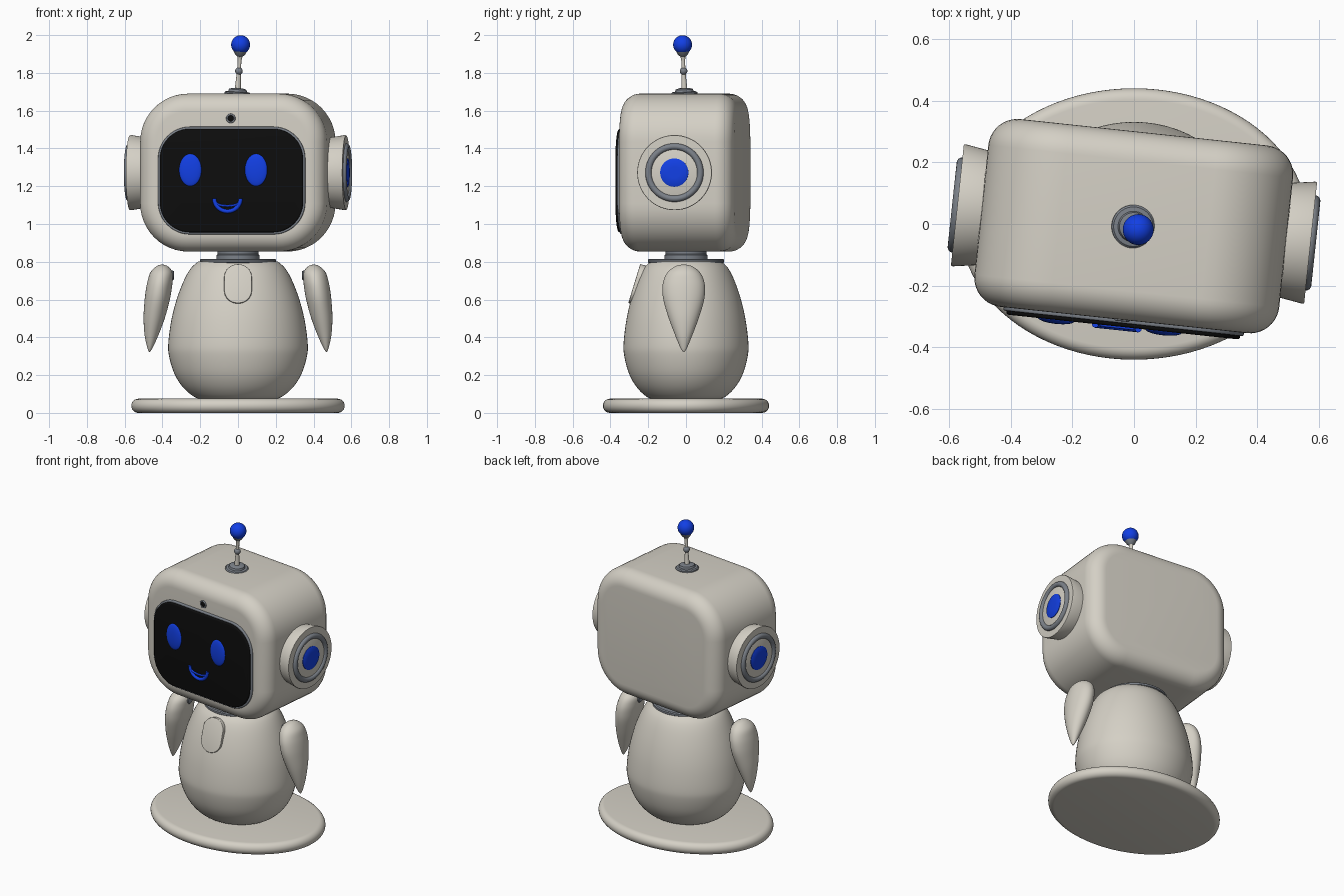
import bpy, bmesh, math
from mathutils import Matrix, Vector

if "Cube" in bpy.data.objects:
    bpy.data.objects.remove(bpy.data.objects["Cube"])

I = Matrix.Identity(4)


def material(name, rgb):
    m = bpy.data.materials.new(name)
    m.diffuse_color = (*rgb, 1)
    m.use_nodes = True
    m.node_tree.nodes["Principled BSDF"].inputs["Base Color"].default_value = m.diffuse_color
    return m


CREAM = material("cream", (0.66, 0.63, 0.56))
BLUE = material("blue", (0.006, 0.05, 0.78))
BLACK = material("black", (0.004, 0.004, 0.004))
GREY = material("grey", (0.2, 0.22, 0.25))


def loft(name, rings, mat, matrix=I):
    """Skin a list of equal-length point rings and cap both ends."""
    bm = bmesh.new()
    loops = [[bm.verts.new(p) for p in ring] for ring in rings]
    n = len(loops[0])
    for a, b in zip(loops, loops[1:]):
        for i in range(n):
            j = (i + 1) % n
            bm.faces.new((a[i], a[j], b[j], b[i]))
    bm.faces.new(loops[0][::-1])
    bm.faces.new(loops[-1])
    bmesh.ops.transform(bm, matrix=matrix, verts=bm.verts)
    bmesh.ops.recalc_face_normals(bm, faces=bm.faces)
    mesh = bpy.data.meshes.new(name)
    bm.to_mesh(mesh)
    bm.free()
    mesh.materials.append(mat)
    obj = bpy.data.objects.new(name, mesh)
    bpy.context.collection.objects.link(obj)
    return obj


def smooth(points, steps=6):
    """Catmull-Rom curve through tuples of any size."""
    pts = [points[0], *points, points[-1]]
    out = []
    for a, b, c, d in zip(pts, pts[1:], pts[2:], pts[3:]):
        for k in range(steps):
            t = k / steps
            out.append(tuple(0.5 * (2 * q + (r - p) * t + (2 * p - 5 * q + 4 * r - s) * t * t
                                    + (3 * q - p - 3 * r + s) * t ** 3)
                             for p, q, r, s in zip(a, b, c, d)))
    return out + [points[-1]]


def ellipse(rx, ry, z, cx=0, cy=0, n=64):
    return [Vector((cx + rx * math.cos(math.tau * i / n), cy + ry * math.sin(math.tau * i / n), z))
            for i in range(n)]


def lathe(name, profile, mat, matrix=I, sy=1, n=64):
    return loft(name, [ellipse(r, r * sy, z, n=n) for r, z in profile], mat, matrix)


def ball(name, r, centre, mat, matrix=I, scale=(1, 1, 1)):
    prof = [(max(r * math.sin(math.pi * k / 24), 1e-4), -r * math.cos(math.pi * k / 24)) for k in range(25)]
    return lathe(name, prof, mat, matrix @ Matrix.Translation(centre) @ Matrix.Diagonal((*scale, 1)), n=40)


def ring(name, big, small, mat, matrix):
    bpy.ops.mesh.primitive_torus_add(major_radius=big, minor_radius=small,
                                     major_segments=64, minor_segments=16)
    obj = bpy.context.object
    obj.name = name
    obj.matrix_world = matrix
    obj.data.materials.append(mat)


def slab(name, hw, hh, r, y0, y1, bevel, mat, matrix=I, steps=8):
    """Rounded rectangle in XZ, extruded along Y with rounded rims."""
    def outline(d, y):
        pts = []
        for q, (sx, sz) in enumerate(((1, 1), (-1, 1), (-1, -1), (1, -1))):
            for k in range(13):
                a = math.pi / 2 * (q + k / 12)
                pts.append(Vector((sx * (hw - r) + (r - d) * math.cos(a), y,
                                   sz * (hh - r) + (r - d) * math.sin(a))))
        return pts
    rims = [(bevel * (1 - math.sin(math.pi / 2 * k / steps)),
             bevel * (1 - math.cos(math.pi / 2 * k / steps))) for k in range(steps + 1)]
    rings = [outline(d, y0 + e) for d, e in rims] + [outline(d, y1 - e) for d, e in rims[::-1]]
    return loft(name, rings, mat, matrix)


def tube(name, pts, radius, mat, matrix):
    cu = bpy.data.curves.new(name, 'CURVE')
    cu.dimensions = '3D'
    cu.bevel_depth = radius
    cu.bevel_resolution = 3
    cu.use_fill_caps = True
    sp = cu.splines.new('POLY')
    sp.points.add(len(pts) - 1)
    for p, co in zip(sp.points, pts):
        p.co = (*co, 1)
    cu.materials.append(mat)
    obj = bpy.data.objects.new(name, cu)
    obj.matrix_world = matrix
    bpy.context.collection.objects.link(obj)


# Oval base plate with rounded edge
edge = [math.pi * k / 12 - math.pi / 2 for k in range(13)]
loft("base_plate", [ellipse(0.528 + 0.037 * math.cos(a), 0.403 + 0.037 * math.cos(a),
                            0.0375 + 0.0375 * math.sin(a), n=96) for a in edge], CREAM)

# Egg-shaped body
body = [(0.19, 0.068), (0.24, 0.09), (0.295, 0.14), (0.338, 0.21), (0.365, 0.30), (0.369, 0.37),
        (0.353, 0.49), (0.325, 0.60), (0.287, 0.70), (0.25, 0.765), (0.21, 0.802)]
lathe("body", smooth(body), CREAM, sy=0.895)

# Leaning bib plate, sunk into the chest so only its ends show
lean = Matrix.Translation((0, -0.274, 0.685)) @ Matrix.Rotation(math.radians(-17), 4, 'X')
slab("chest_bib", 0.073, 0.108, 0.072, 0, 0.06, 0.004, CREAM, lean, 3)

# Collar and neck
lathe("collar", [(0.195, 0.793), (0.202, 0.798), (0.202, 0.81), (0.195, 0.815)], GREY)
lathe("neck", [(0.115, 0.81), (0.115, 0.835), (0.108, 0.84), (0.108, 0.9)], GREY)

# Flipper arms: (z, centre x, half thickness, half width)
arm = [(0.786, 0.402, 0.002, 0.003), (0.776, 0.402, 0.03, 0.045), (0.745, 0.405, 0.058, 0.085),
       (0.70, 0.412, 0.066, 0.107), (0.65, 0.42, 0.068, 0.113), (0.59, 0.429, 0.066, 0.106),
       (0.50, 0.444, 0.056, 0.079), (0.41, 0.458, 0.036, 0.045), (0.345, 0.466, 0.014, 0.018),
       (0.322, 0.469, 0.002, 0.003)]
for side, s in (("left", -1), ("right", 1)):
    loft(side + "_arm", [ellipse(max(rx, 0.001), max(ry, 0.001), z, s * cx, -0.012, 40)
                         for z, cx, rx, ry in smooth(arm, 5)], CREAM)
    lathe(side + "_shoulder_peg", [(0.022, 0.34), (0.026, 0.345), (0.026, 0.38)], GREY,
          Matrix.Translation((0, -0.012, 0.728)) @ Matrix.Rotation(s * math.pi / 2, 4, 'Y'), n=24)

# Head, turned slightly to one side
HEAD = Matrix.Rotation(math.radians(-6.1), 4, 'Z') @ Matrix.Translation((0, 0, 1.272))
slab("head", 0.497, 0.418, 0.255, -0.313, 0.299, 0.095, CREAM, HEAD, 10)

# Face screen with its rim
FACE = HEAD @ Matrix.Translation((0, 0, -0.042))
slab("screen_rim", 0.392, 0.285, 0.17, -0.324, -0.29, 0.006, GREY, FACE, 4)
slab("screen", 0.381, 0.274, 0.16, -0.336, -0.3, 0.008, BLACK, FACE, 4)

# Eyes
for side, x in (("left", -0.218), ("right", 0.132)):
    ball(side + "_eye", 1, (x, -0.334, 0.014), BLUE, HEAD, (0.06, 0.015, 0.086))

# Smile: a thick arc and a thinner inner lip line
def arc(radius, depth, z, n=24):
    return [(-0.02 - radius * math.cos(math.pi * k / n), -0.337,
             z - depth * math.sin(math.pi * k / n)) for k in range(n + 1)]


tube("smile", arc(0.07, 0.068, -0.137), 0.011, BLUE, HEAD)
tube("lip_line", arc(0.06, 0.018, -0.158), 0.006, BLUE, HEAD)

# Forehead camera
CAM = HEAD @ Matrix.Translation((-0.005, -0.313, 0.287)) @ Matrix.Rotation(math.pi / 2, 4, 'X')
ring("camera_ring", 0.02, 0.005, GREY, CAM)
lathe("camera_lens", [(0.019, -0.01), (0.019, 0.002), (0.01, 0.005)], BLACK, CAM, n=32)

# Ear cups with trim ring and blue cap
for side, s in (("left", -1), ("right", 1)):
    EAR = HEAD @ Matrix.Rotation(s * math.pi / 2, 4, 'Y')
    lathe(side + "_ear", [(0.178, 0.43), (0.184, 0.475), (0.199, 0.57), (0.197, 0.576), (0.15, 0.576)], CREAM, EAR)
    ring(side + "_ear_ring", 0.138, 0.017, GREY, EAR @ Matrix.Translation((0, 0, 0.576)))
    lathe(side + "_ear_disc", [(0.125, 0.56), (0.125, 0.58), (0.12, 0.582)], CREAM, EAR)
    lathe(side + "_ear_cap", [(0.075, 0.57), (0.075, 0.585), (0.07, 0.588), (0.03, 0.59)], BLUE, EAR)

# Antenna: stepped foot, jointed stem, cup and ball
ANT = (Matrix.Translation((-0.003, -0.008, 1.685)) @ Matrix.Rotation(math.radians(3.6), 4, 'Y')
       @ Matrix.Rotation(math.radians(2.2), 4, 'X'))
lathe("antenna_foot", [(0.07, -0.01), (0.07, 0.008), (0.064, 0.014), (0.05, 0.016), (0.046, 0.028),
                       (0.028, 0.034)], GREY, ANT)
lathe("antenna_stem", [(0.017, 0.02), (0.014, 0.06), (0.01, 0.125), (0.01, 0.18), (0.014, 0.205),
                       (0.018, 0.215)], CREAM, ANT, n=24)
ball("antenna_joint", 0.02, (0, 0, 0.125), GREY, ANT)
lathe("antenna_cup", [(0.012, 0.2), (0.026, 0.212), (0.036, 0.232), (0.034, 0.24)], GREY, ANT, n=32)
ball("antenna_ball", 0.05, (0, 0, 0.265), BLUE, ANT)

# Smooth shading with crisp edges
bpy.ops.object.select_all(action='DESELECT')
for o in bpy.context.scene.objects:
    if o.type == 'MESH':
        o.select_set(True)
        bpy.context.view_layer.objects.active = o
bpy.ops.object.shade_smooth_by_angle(angle=math.radians(35))
